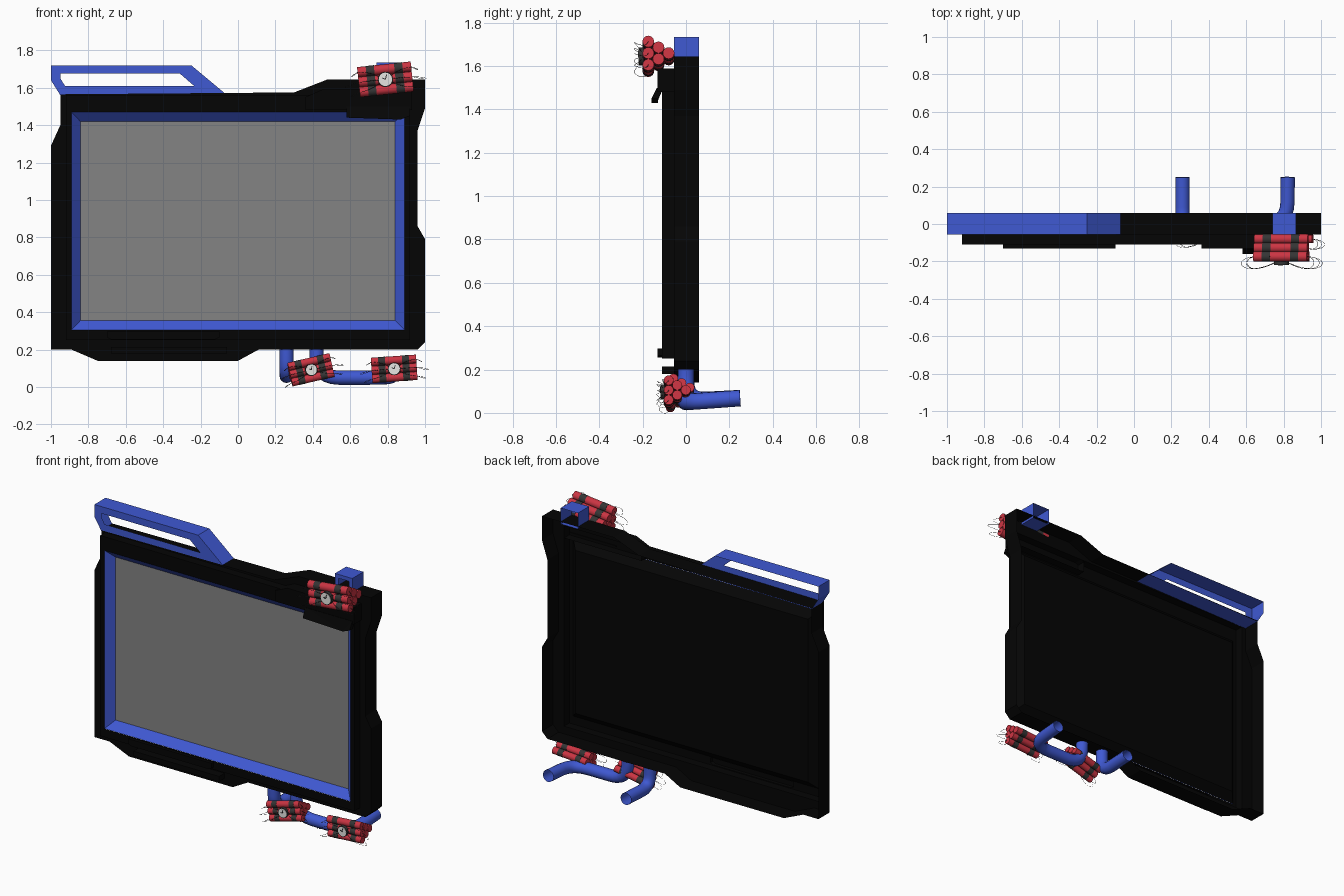
import bpy, bmesh, math
from mathutils import Matrix, Vector

if "Cube" in bpy.data.objects:
    bpy.data.objects.remove(bpy.data.objects["Cube"])


def mat(name, rgb):
    m = bpy.data.materials.new(name)
    m.diffuse_color = (*rgb, 1)
    m.use_nodes = True
    m.node_tree.nodes["Principled BSDF"].inputs["Base Color"].default_value = m.diffuse_color
    return m


BLUE = mat("blue", (0.05, 0.1, 0.65))
BLACK = mat("black", (0.0015, 0.0015, 0.0015))
RED = mat("red", (0.6, 0.035, 0.055))
DARK = mat("dark_grey", (0.035, 0.035, 0.035))
WHITE = mat("white", (0.8, 0.8, 0.77))
GREY = mat("screen_grey", (0.23, 0.23, 0.23))


def finish(bm, name, m, matrix=Matrix(), smooth=False):
    me = bpy.data.meshes.new(name)
    bm.to_mesh(me)
    bm.free()
    ob = bpy.data.objects.new(name, me)
    bpy.context.collection.objects.link(ob)
    me.materials.append(m)
    ob.matrix_world = matrix
    if smooth:
        bpy.ops.object.select_all(action='DESELECT')
        ob.select_set(True)
        bpy.context.view_layer.objects.active = ob
        bpy.ops.object.shade_smooth_by_angle(angle=math.radians(40))
    return ob


def shell(name, outer, y0, y1, m, *holes):
    """Open-backed shell: flat front at y0 with holes, walls back to y1."""
    bm = bmesh.new()
    edges = []
    for pts in (outer, *holes):
        vs = [bm.verts.new((x, y0, z)) for x, z in pts]
        edges += [bm.edges.new((vs[i - 1], vs[i])) for i in range(len(vs))]
    bmesh.ops.triangle_fill(bm, use_beauty=True, edges=edges, normal=(0, -1, 0))
    ext = bmesh.ops.extrude_edge_only(bm, edges=edges[:len(outer)])["geom"]
    bmesh.ops.translate(bm, vec=(0, y1 - y0, 0), verts=[g for g in ext if isinstance(g, bmesh.types.BMVert)])
    bmesh.ops.recalc_face_normals(bm, faces=bm.faces)
    if min(bm.faces, key=lambda f: f.calc_center_median().y).normal.y > 0:
        bmesh.ops.reverse_faces(bm, faces=bm.faces)
    return finish(bm, name, m)


def rect(x0, x1, z0, z1):
    return [(x0, z0), (x1, z0), (x1, z1), (x0, z1)]


def tray(name, dy, m, floor):
    """Sloped border of the screen recess, optionally with its floor."""
    bm = bmesh.new()
    o = [bm.verts.new((x, -.109 + dy, z)) for x, z in rect(-.89, .89, .305, 1.47)]
    i = [bm.verts.new((x, -.06 + dy, z)) for x, z in rect(-.843, .84, .355, 1.42)]
    for k in range(4):
        bm.faces.new((o[k - 1], o[k], i[k], i[k - 1]))
    if floor:
        bm.faces.new(i)
    return finish(bm, name, m)


def tube(name, pts, radius, m, res, kind='POLY', matrix=Matrix()):
    cu = bpy.data.curves.new(name, 'CURVE')
    cu.dimensions = '3D'
    cu.bevel_depth = radius
    cu.bevel_resolution = res
    cu.resolution_u = 6
    s = cu.splines.new(kind)
    s.points.add(len(pts) - 1)
    for p, c in zip(s.points, pts):
        p.co = (*c, 1)
    if kind == 'NURBS':
        s.use_endpoint_u = True
        s.order_u = 4
    ob = bpy.data.objects.new(name, cu)
    bpy.context.collection.objects.link(ob)
    cu.materials.append(m)
    ob.matrix_world = matrix
    return ob


def rounded(pts, r):
    """Path with its inner corners replaced by curved bends."""
    pts = [Vector(p) for p in pts]
    out = [pts[0]]
    for a, b, c in zip(pts, pts[1:], pts[2:]):
        p, q = b + (a - b).normalized() * r, b + (c - b).normalized() * r
        for i in range(7):
            t = i / 6
            out.append(p * (1 - t) ** 2 + b * 2 * t * (1 - t) + q * t * t)
    return out + [pts[-1]]


# Casing: open-backed, stepping forward into the front frame
TAB = [(-.68, .255), (-.12, .255), (-.1, .265), (-.1, .298), (-.7, .298), (-.7, .265)]
shell("casing", [(-1, .2), (-1, 1.29), (-.95, 1.4), (-.95, 1.565), (.3, 1.575), (.48, 1.645), (1, 1.645),
                 (1, 1.49), (.96, 1.37), (.96, .86), (1, .79), (1, .24), (.96, .2), (.11, .2), (0, .14),
                 (-.75, .14), (-.89, .2)], -.055, .06, BLACK, rect(-.92, .92, .25, 1.56))
shell("front_frame", rect(-.92, .92, .25, 1.56), -.11, -.055, BLACK, rect(-.89, .89, .305, 1.47), TAB)

# Sloped bezel, screen and dark backing
tray("screen_bezel", 0, BLUE, False)
tray("screen_backing", .003, BLACK, True)
bm = bmesh.new()
bm.faces.new([bm.verts.new((x, -.06, z)) for x, z in rect(-.843, .84, .355, 1.42)])
finish(bm, "screen", GREY)

# Raised front details
shell("bottom_tab", TAB, -.132, -.11, BLACK)
shell("lower_rib", rect(-.68, -.06, .18, .215), -.11, -.055, BLACK)
shell("corner_plate", [(.36, 1.48), (.93, 1.48), (.93, 1.59), (.45, 1.59), (.36, 1.55)], -.132, -.055, BLACK)
lip = shell("corner_lip", [(.58, 1.44), (.87, 1.43), (.92, 1.45), (.92, 1.5), (.58, 1.5)], -.16, -.13, BLACK)
for v in lip.data.vertices:
    if v.co.z > 1.47:
        v.co.y += .025

# Handle and top bracket, hollow from behind
shell("carry_handle", [(-1, 1.72), (-.25, 1.72), (-.07, 1.57), (-.95, 1.56), (-1, 1.64)], -.055, .06, BLUE,
      [(-.95, 1.675), (-.31, 1.675), (-.235, 1.61), (-.925, 1.61), (-.95, 1.65)])
shell("top_bracket", rect(.74, .865, 1.63, 1.735), -.055, .06, BLUE, rect(.765, .84, 1.65, 1.71))

# Pipes
tube("short_pipe", rounded([(.26, 0, .2), (.26, 0, .055), (.26, .25, .068)], .09), .038, BLUE, 6)
tube("long_pipe", rounded([(.42, 0, .2), (.42, 0, .05), (.82, 0, .05), (.822, .25, .068)], .12), .038, BLUE, 6)


def cylinders(name, items, m, matrix):
    """One mesh of cylinders: (centre, radius, length, axis)."""
    bm = bmesh.new()
    for c, r, length, axis in items:
        rot = Matrix.Rotation(math.pi / 2, 4, 'Y' if axis == 'X' else 'X')
        bmesh.ops.create_cone(bm, cap_ends=True, segments=16, radius1=r, radius2=r, depth=length,
                              matrix=Matrix.Translation(c) @ rot)
    return finish(bm, name, m, matrix, True)


# Stick bundles: three, two, one, with straps, dial and wires
def bundle(prefix, loc, tilt, yaw, size):
    M = (Matrix.Translation(loc) @ Matrix.Rotation(math.radians(yaw), 4, 'Z')
         @ Matrix.Rotation(math.radians(-tilt), 4, 'Y') @ Matrix.Scale(size, 4))
    spots = [(c * .047, (k - (2 - c) / 2) * .054) for c in range(3) for k in range(3 - c)]
    cylinders(prefix + "_sticks", [((0, y, z), .0267, .288, 'X') for y, z in spots], RED, M)
    cylinders(prefix + "_straps", [((s * .076, y, z), .0277, .044, 'X') for y, z in spots for s in (-1, 1)], DARK, M)
    cylinders(prefix + "_dial_rim", [((0, -.033, 0), .041, .022, 'Y')], DARK, M)
    cylinders(prefix + "_dial_face", [((0, -.035, 0), .036, .022, 'Y')], WHITE, M)
    bm = bmesh.new()
    for ang, length in ((20, .026), (-60, .018)):
        bmesh.ops.create_cube(bm, size=1, matrix=Matrix.Rotation(math.radians(ang), 4, 'Y')
                              @ Matrix.Translation((0, -.047, length / 2))
                              @ Matrix.Diagonal((.005, .003, length, 1)))
    finish(bm, prefix + "_dial_hands", DARK, M)
    for s in (-1, 1):
        for n, (dz, reach) in enumerate(((.054, .18), (0, .225), (-.054, .2))):
            tube(f"{prefix}_wire_{n}", [(s * .03, -.03, dz * .3), (s * .09, -.06, dz), (s * reach, -.085, dz),
                                        (s * (reach + .01), -.01, dz - .035), (s * .143, 0, dz)],
                 .0011, DARK, 0, 'NURBS', M)


bundle("top_bundle", (.788, -.174, 1.645), 6, 0, 1)
bundle("lower_left_bundle", (.39, -.065, .092), 13, 4, .8)
bundle("lower_right_bundle", (.835, -.08, .097), 4, 0, .84)
